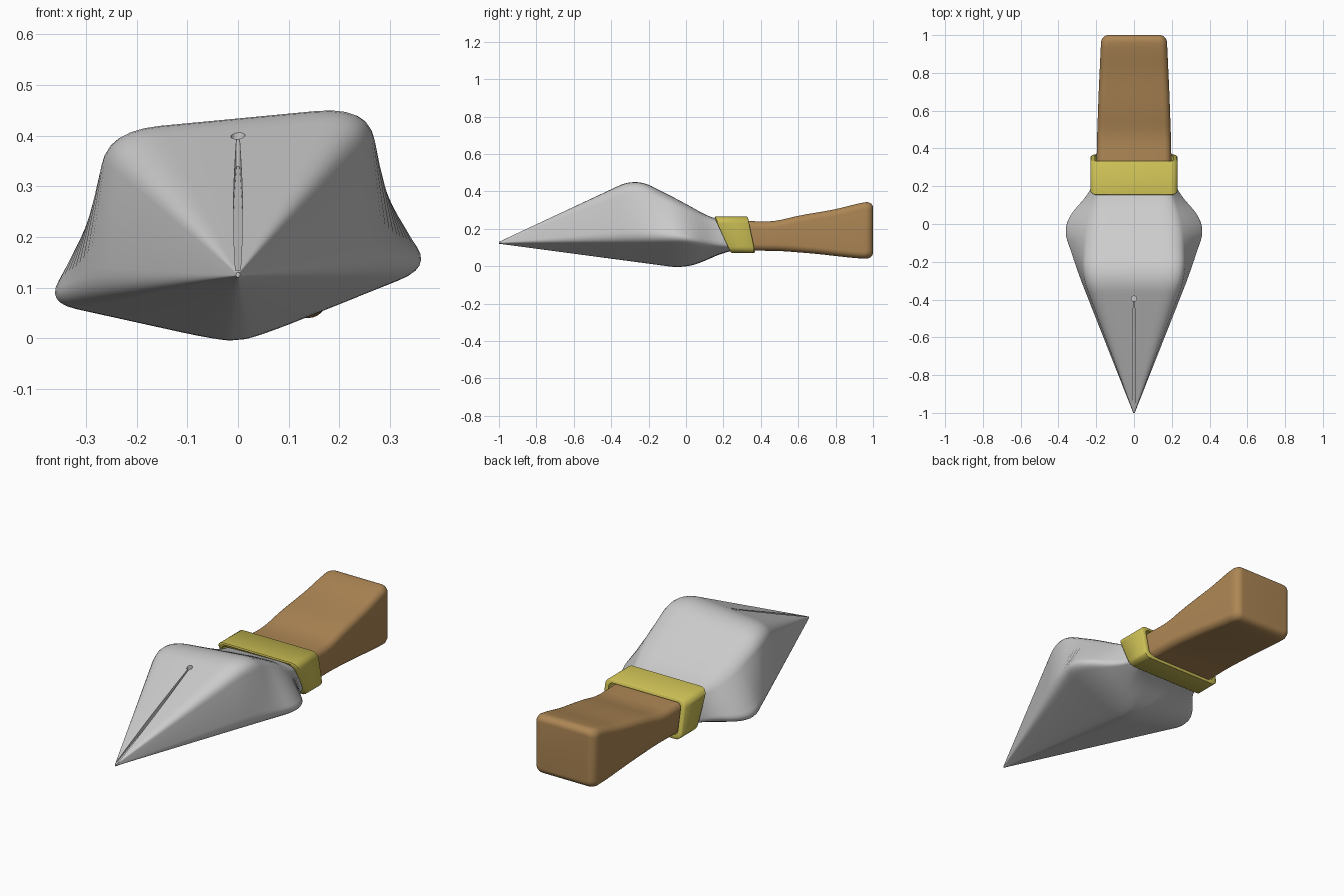
import bpy, bmesh, math
from mathutils import Vector

if "Cube" in bpy.data.objects:
    bpy.data.objects.remove(bpy.data.objects["Cube"])


def interp(knots, y):
    """Piecewise linear lookup, straight past the ends."""
    for (a, va), (b, vb) in zip(knots, knots[1:]):
        if y <= b or b == knots[-1][0]:
            return va + (vb - va) * (y - a) / (b - a)


def soft(knots, y, win):
    """Lookup averaged over a window, which rounds the kinks."""
    n = 8
    return sum(interp(knots, y + win * (i / n * 2 - 1)) for i in range(n + 1)) / (n + 1)


def round_poly(pts, fracs, steps=6):
    """Round each corner of a 2D polygon with a quadratic curve."""
    out, n = [], len(pts)
    for i, p in enumerate(pts):
        p, f = Vector(p), fracs[i]
        a = p.lerp(Vector(pts[i - 1]), f)
        b = p.lerp(Vector(pts[(i + 1) % n]), f)
        for k in range(steps + 1):
            t = k / steps
            out.append(a * (1 - t) ** 2 + p * 2 * t * (1 - t) + b * t * t)
    return out


def rounded_rect(w, z0, z1, r, steps=6):
    out = []
    for cx, cz, a0 in ((w - r, z1 - r, 0), (r - w, z1 - r, 90), (r - w, z0 + r, 180), (w - r, z0 + r, 270)):
        for k in range(steps + 1):
            a = math.radians(a0 + 90 * k / steps)
            out.append((cx + r * math.cos(a), cz + r * math.sin(a)))
    return out


def loft(name, rings, closed=False, color=None, angle=40):
    """Skin a list of equal rings; cap the ends or join them in a loop."""
    bm = bmesh.new()
    vs = [[bm.verts.new(p) for p in ring] for ring in rings]
    n = len(vs[0])
    pairs = list(zip(vs, vs[1:])) + ([(vs[-1], vs[0])] if closed else [])
    for a, b in pairs:
        for i in range(n):
            j = (i + 1) % n
            bm.faces.new((a[i], a[j], b[j], b[i]))
    if not closed:
        bm.faces.new(vs[0])
        bm.faces.new(vs[-1])
    bmesh.ops.remove_doubles(bm, verts=bm.verts, dist=1e-5)
    bmesh.ops.recalc_face_normals(bm, faces=bm.faces)
    me = bpy.data.meshes.new(name)
    bm.to_mesh(me)
    bm.free()
    ob = bpy.data.objects.new(name, me)
    bpy.context.collection.objects.link(ob)
    if color:
        mat = bpy.data.materials.new(name + "_color")
        mat.diffuse_color = (*color, 1)
        mat.use_nodes = True
        mat.node_tree.nodes["Principled BSDF"].inputs["Base Color"].default_value = mat.diffuse_color
        me.materials.append(mat)
    smooth(ob, angle)
    return ob


def smooth(ob, angle):
    bpy.ops.object.select_all(action='DESELECT')
    ob.select_set(True)
    bpy.context.view_layer.objects.active = ob
    bpy.ops.object.shade_smooth_by_angle(angle=math.radians(angle))


# Nib: six-sided section that changes along y, slightly skewed to one side
SIDE_W = [(-1, 0.004), (0, .405), (.2, .205), (.32, .2)]
SIDE_Z = [(-1, .124), (0, .105), (.24, .105), (.32, .11)]
TOP_W = [(-1, .003), (-.27, .27), (.15, .195), (.32, .19)]
TOP_Z = [(-1, .13), (-.27, .455), (.15, .245), (.32, .23)]
LOW_W = [(-1, .001), (0, .03), (.24, .17), (.32, .17)]
LOW_Z = [(-1, .12), (0, -.012), (.24, .09), (.32, .09)]
SKEW = [(-1, .095), (0, .095), (.2, 0), (.32, 0)]

rings = []
N = 56
for i in range(N + 1):
    y = -1 + 1.3 * i / N
    win = min(.08, (y + 1) * .9)
    sw, sz, tw, tz, lw, lz, sk = (soft(k, y, win) for k in (SIDE_W, SIDE_Z, TOP_W, TOP_Z, LOW_W, LOW_Z, SKEW))
    poly = [(sw, sz), (tw, tz), (-tw, tz), (-sw, sz), (-lw, lz), (lw, lz)]
    ring = round_poly(poly, (.17, .2, .2, .17, .3, .3))
    rings.append([(x, y, z + sk * x) for x, z in ring])
nib = loft("nib", rings, angle=50)

# Cutters: tapering slit along the top and a small hole at its end
slit_rings = []
for i in range(13):
    t = i / 12
    y = -.99 + .58 * t
    w = .003 + .006 * math.sin(math.pi * min(1, t * .9 + .1))
    bottom = .127 + .36 * (y + 1)
    slit_rings.append([(-w, y, bottom), (w, y, bottom), (w, y, .6), (-w, y, .6)])
slit = loft("slit_cutter", slit_rings)
hole = loft("hole_cutter", [[(.014 * math.cos(a * math.pi / 8), -.395 + .014 * math.sin(a * math.pi / 8), z)
                             for a in range(16)] for z in (.34, .6)])
for cutter in (slit, hole):
    cutter.hide_render = True
    cutter.hide_set(True)
    mod = nib.modifiers.new(cutter.name, 'BOOLEAN')
    mod.operation = 'DIFFERENCE'
    mod.solver = 'EXACT'
    mod.object = cutter
    bpy.context.view_layer.objects.active = nib
    bpy.ops.object.modifier_apply(modifier=mod.name)
    bpy.data.objects.remove(cutter)
smooth(nib, 50)

# Ferrule: slanted hollow band
def band(w, z0, z1, r, back, inset):
    ring = []
    for x, z in rounded_rect(w, z0, z1, r):
        t = (z - .07) / .195
        y = .37 - .04 * t - inset if back else .24 - .09 * t + inset
        ring.append((x, y, z))
    return ring

outer, mid, inner = (.23, .07, .265, .035), (.224, .076, .259, .032), (.206, .092, .246, .022)
loft("ferrule", [band(*mid, False, 0), band(*outer, False, .006), band(*outer, True, .006),
                 band(*mid, True, 0), band(*inner, True, 0), band(*inner, False, 0)],
     closed=True, color=(.6, .52, .09), angle=50)

# Handle: rounded bar flaring towards a soft end
HALF_W = [(.24, .198), (.42, .197), (.7, .187), (1, .173)]
HIGH = [(.24, .243), (.47, .238), (.6, .27), (.8, .304), (.93, .338), (1, .348)]
LOW = [(.24, .093), (.34, .083), (.5, .082), (.7, .066), (.9, .043), (1, .038)]
rings = []
for i in range(31):
    y = .25 + .71 * i / 30
    rings.append([(x, y, z) for x, z in
                  rounded_rect(soft(HALF_W, y, .05), soft(LOW, y, .05), soft(HIGH, y, .05), .036)])
for k in range(1, 8):
    a = math.pi / 2 * k / 7
    y, d = .96 + .04 * math.sin(a), .036 * (1 - math.cos(a))
    rings.append([(x, y, z) for x, z in
                  rounded_rect(soft(HALF_W, y, .05) - d, soft(LOW, y, .05) + d, soft(HIGH, y, .05) - d, .042 - d)])
loft("handle", rings, color=(.42, .24, .09), angle=60)
